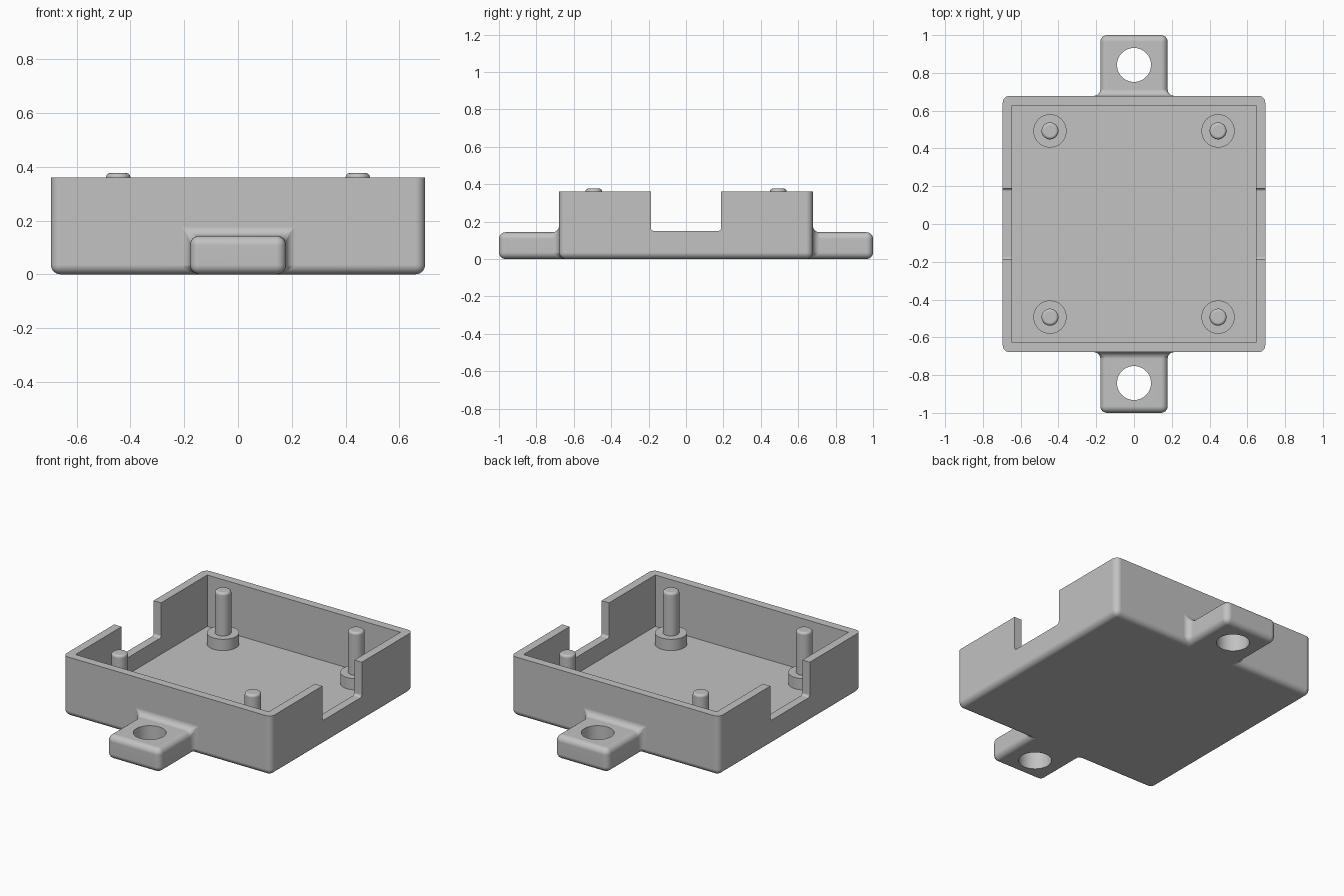
import bpy, bmesh, math
from mathutils import Matrix

cube = bpy.data.objects.get("Cube")
if cube:
    bpy.data.objects.remove(cube, do_unlink=True)

# Overall sizes (half extents in x and y)
BX, BY, TOP = 0.695, 0.678, 0.36
WALL, FLOOR = 0.05, 0.05
TAB_X, TAB_Y, TAB_Z = 0.178, 1.0, 0.143
HOLE_Y, HOLE_R = 0.842, 0.09
POST_X, POST_Y = 0.445, 0.493
ROUND = 0.035

grey = bpy.data.materials.new("plain grey plastic")
grey.use_nodes = True
colour = (0.54, 0.54, 0.54, 1)
grey.diffuse_color = colour
grey.node_tree.nodes["Principled BSDF"].inputs["Base Color"].default_value = colour


def make(name, bm):
    bmesh.ops.recalc_face_normals(bm, faces=bm.faces)
    mesh = bpy.data.meshes.new(name)
    bm.to_mesh(mesh)
    bm.free()
    mesh.materials.append(grey)
    obj = bpy.data.objects.new(name, mesh)
    bpy.context.collection.objects.link(obj)
    return obj


def activate(obj):
    bpy.ops.object.select_all(action='DESELECT')
    obj.select_set(True)
    bpy.context.view_layer.objects.active = obj


def smooth(obj):
    activate(obj)
    bpy.ops.object.shade_smooth_by_angle(angle=math.radians(35))
    mod = obj.modifiers.new("even shading", 'WEIGHTED_NORMAL')
    mod.keep_sharp = True


def box(hx, hy, z0, z1):
    bm = bmesh.new()
    bmesh.ops.create_cube(bm, size=1, matrix=Matrix.Translation((0, 0, (z0 + z1) / 2))
                          @ Matrix.Diagonal((2 * hx, 2 * hy, z1 - z0, 1)))
    return bm


def cylinder(x, y, r, z0, z1, sides=48):
    bm = bmesh.new()
    bmesh.ops.create_cone(bm, cap_ends=True, segments=sides, radius1=r, radius2=r,
                          depth=z1 - z0, matrix=Matrix.Translation((x, y, (z0 + z1) / 2)))
    return bm


def cut(target, cutter):
    cutter.hide_render = True
    mod = target.modifiers.new("cut", 'BOOLEAN')
    mod.operation, mod.solver, mod.object = 'DIFFERENCE', 'EXACT', cutter
    activate(target)
    bpy.ops.object.modifier_apply(modifier=mod.name)
    bpy.data.objects.remove(cutter, do_unlink=True)


# Tray and mounting tabs: one plan outline, raised in two steps
half = [(BX, -BY), (BX, BY), (TAB_X, BY), (TAB_X, TAB_Y), (-TAB_X, TAB_Y), (-TAB_X, BY)]
outline = half[1:] + [(-x, -y) for x, y in half[1:]]
outline = [(BX, BY), (TAB_X, BY), (TAB_X, TAB_Y), (-TAB_X, TAB_Y), (-TAB_X, BY), (-BX, BY)]
outline += [(-x, -y) for x, y in outline]
bm = bmesh.new()
base = bm.faces.new([bm.verts.new((x, y, 0)) for x, y in outline])
raised = bmesh.ops.extrude_face_region(bm, geom=[base], use_keep_orig=True)["geom"]
top_verts = [g for g in raised if isinstance(g, bmesh.types.BMVert)]
bmesh.ops.translate(bm, verts=top_verts, vec=(0, 0, TAB_Z))
for side in (-1, 1):
    pair = [v for v in top_verts if abs(v.co.x) < TAB_X + 0.01 and abs(v.co.y - side * BY) < 0.01]
    bmesh.ops.connect_verts(bm, verts=pair)
middle = [f for f in bm.faces if all(abs(v.co.y) < BY + 0.01 and v.co.z > 0.1 for v in f.verts)]
raised = bmesh.ops.extrude_face_region(bm, geom=middle)["geom"]
bmesh.ops.translate(bm, verts=[g for g in raised if isinstance(g, bmesh.types.BMVert)],
                    vec=(0, 0, TOP - TAB_Z))
bmesh.ops.delete(bm, geom=[f for f in middle if f.is_valid], context='FACES')
bmesh.ops.recalc_face_normals(bm, faces=bm.faces)
bmesh.ops.dissolve_limit(bm, angle_limit=0.02, verts=bm.verts, edges=bm.edges)

# Round every edge except the flat upper rim
edges = [e for e in bm.edges if min(v.co.z for v in e.verts) < TOP - 0.01]
bmesh.ops.bevel(bm, geom=edges, offset=ROUND, segments=6, profile=0.5,
                affect='EDGES', clamp_overlap=True)
tray = make("tray_with_tabs", bm)

# Hollow inside
cut(tray, make("cavity_cutter", box(BX - WALL, BY - WALL, FLOOR, 0.6)))

# Side notches with softened lower corners
bm = box(1.2, 0.188, 0.15, 0.6)
low = [e for e in bm.edges if all(v.co.z < 0.2 for v in e.verts)
       and abs(e.verts[0].co.y - e.verts[1].co.y) < 0.01]
bmesh.ops.bevel(bm, geom=low, offset=0.015, segments=4, profile=0.5, affect='EDGES')
cut(tray, make("notch_cutter", bm))

# Screw holes in the tabs
for side in (-1, 1):
    cut(tray, make("hole_cutter", cylinder(0, side * HOLE_Y, HOLE_R, -0.2, 0.4)))
smooth(tray)

# Four pegs on round feet
for sx, left_right in ((-1, "right"), (1, "left")):
    for sy, front_back in ((-1, "front"), (1, "back")):
        x, y = sx * POST_X, sy * POST_Y
        place = front_back + "_" + left_right
        smooth(make("peg_foot_" + place, cylinder(x, y, 0.088, FLOOR - 0.01, 0.118)))
        bm = cylinder(x, y, 0.045, FLOOR - 0.01, 0.376, 32)
        rim = [e for e in bm.edges if all(v.co.z > 0.3 for v in e.verts)]
        bmesh.ops.bevel(bm, geom=rim, offset=0.015, segments=4, profile=0.5, affect='EDGES')
        smooth(make("peg_" + place, bm))
